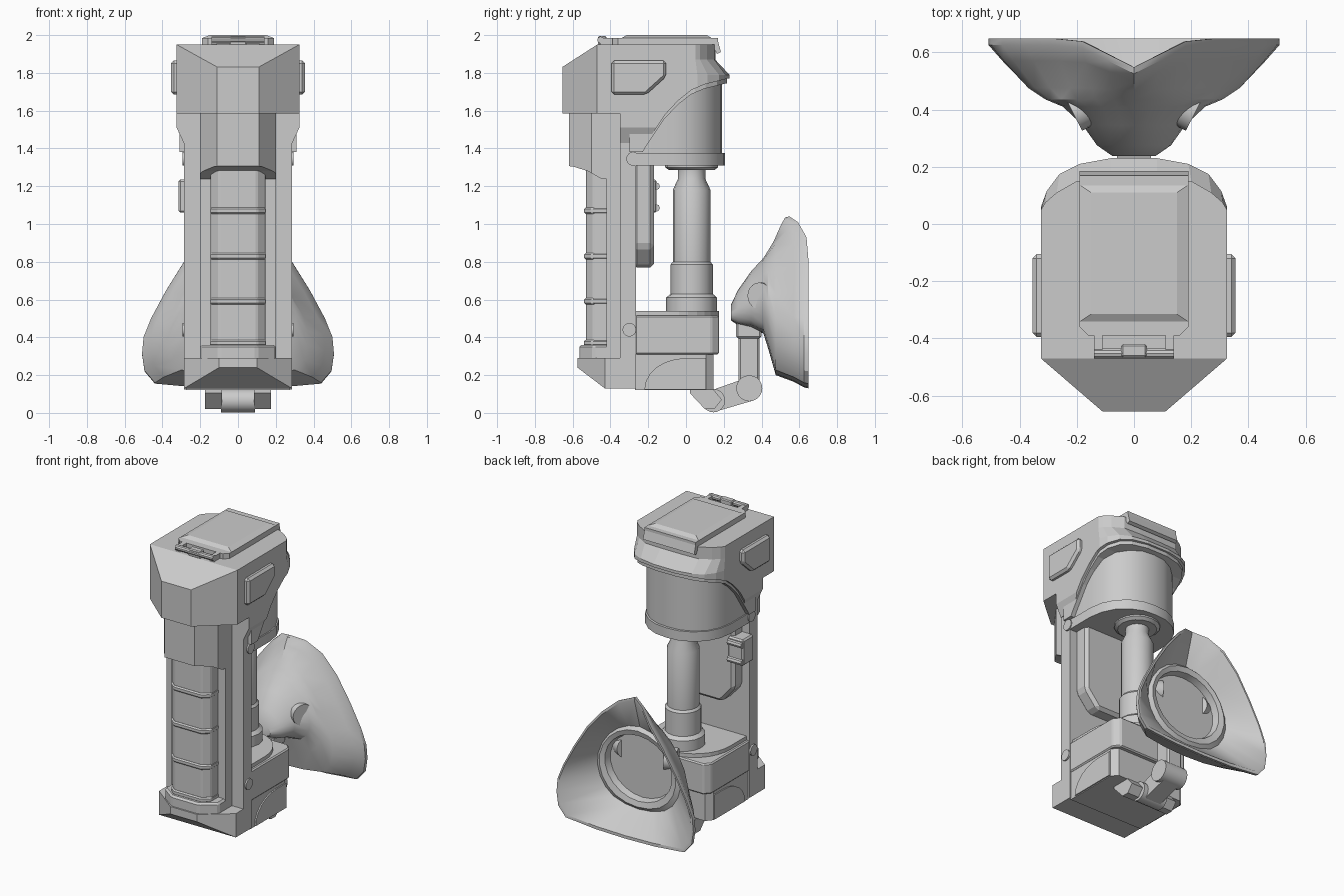
import bpy, bmesh
from math import pi, cos, sin
from mathutils import Vector

if "Cube" in bpy.data.objects:
    bpy.data.objects.remove(bpy.data.objects["Cube"])

GREY = (0.6, 0.6, 0.6, 1)
mat = bpy.data.materials.new("plain grey")
mat.use_nodes = True
mat.diffuse_color = GREY
bsdf = next(n for n in mat.node_tree.nodes if n.type == "BSDF_PRINCIPLED")
bsdf.inputs["Base Color"].default_value = GREY


def finish(name, bm, bevel=0, smooth=False):
    bmesh.ops.recalc_face_normals(bm, faces=bm.faces)
    me = bpy.data.meshes.new(name)
    bm.to_mesh(me)
    bm.free()
    me.materials.append(mat)
    ob = bpy.data.objects.new(name, me)
    bpy.context.collection.objects.link(ob)
    if bevel:
        m = ob.modifiers.new("edge bevel", "BEVEL")
        m.width, m.segments, m.limit_method = bevel, 1, "ANGLE"
    if smooth:
        bpy.ops.object.select_all(action="DESELECT")
        ob.select_set(True)
        bpy.context.view_layer.objects.active = ob
        bpy.ops.object.shade_smooth_by_angle(angle=0.55)
    return ob


def loft(name, rings, bevel=0, smooth=False):
    """Skin a stack of equal rings and cap both ends."""
    bm = bmesh.new()
    rings = [[bm.verts.new(p) for p in ring] for ring in rings]
    for a, b in zip(rings, rings[1:]):
        for i in range(len(a)):
            j = (i + 1) % len(a)
            bm.faces.new((a[i], a[j], b[j], b[i]))
    bm.faces.new(rings[0])
    bm.faces.new(rings[-1])
    return finish(name, bm, bevel, smooth)


def place(axis, u, v, w):
    return {"x": (w, u, v), "y": (u, w, v), "z": (u, v, w)}[axis]


def prism(name, pts, axis, a, b, bevel=0, smooth=False):
    """Extrude a flat outline along an axis from a to b."""
    return loft(name, [[place(axis, u, v, w) for u, v in pts] for w in (a, b)], bevel, smooth)


def box(name, x0, x1, y0, y1, z0, z1, bevel=0):
    return prism(name, [(x0, y0), (x1, y0), (x1, y1), (x0, y1)], "z", z0, z1, bevel)


def both(half):
    """Mirror a half outline across the middle."""
    return half + [(-u, v) for u, v in reversed(half) if u != 0]


def intersect(ob, *tools):
    """Keep only what lies inside every tool shape."""
    for tool in tools:
        m = ob.modifiers.new("trim", "BOOLEAN")
        m.operation, m.solver, m.object = "INTERSECT", "EXACT", tool
        with bpy.context.temp_override(object=ob, active_object=ob):
            bpy.ops.object.modifier_apply(modifier=m.name)
        bpy.data.objects.remove(tool)


def rod(name, p, q, r, sides=20):
    p, q = Vector(p), Vector(q)
    bm = bmesh.new()
    bmesh.ops.create_cone(bm, cap_ends=True, segments=sides, radius1=r, radius2=r, depth=(q - p).length)
    bm.transform((q - p).to_track_quat("Z", "Y").to_matrix().to_4x4())
    bmesh.ops.translate(bm, verts=bm.verts, vec=(p + q) / 2)
    return finish(name, bm, smooth=True)


# Head: lofted plan with a sloped rear brow, trimmed by side and front outlines
arch = [(0.3, 1.775), (0.22, 1.77), (0.1, 1.74), (0.03, 1.71), (-0.04, 1.655), (-0.11, 1.58), (-0.17, 1.49), (-0.21, 1.43)]
nose = [(0.11, -0.655), (0.325, -0.47)]
brim = both(nose + [(0.325, 0.06), (0.305, 0.115), (0.26, 0.175), (0.19, 0.21), (0.08, 0.23)])
brow = both(nose + [(0.325, 0.05), (0.31, 0.075), (0.27, 0.11), (0.2, 0.15), (0.08, 0.155)])
levels = ((brim, 1.4), (brim, 1.79), (brow, 1.87), (brow, 1.95))
head = loft("head", [[(x, y, z) for x, y in plan] for plan, z in levels])
side = [(-0.7, 1.585), (-0.7, 1.802), (-0.47, 1.95), (-0.47, 2.0), (0.3, 2.0)] + arch
intersect(head,
          prism("side_tool", side + [(-0.35, 1.43), (-0.35, 1.585)], "x", -0.5, 0.5),
          prism("front_tool", both([(0.283, 1.42), (0.325, 1.51), (0.4, 1.6), (0.4, 2.1)]), "y", -0.8, 0.4))
trim = prism("arch_trim", [(x * 0.95, y - 0.012) for x, y in brim], "z", 1.375, 1.785)
low = [(y - 0.005, z - 0.025) for y, z in arch]
intersect(trim, prism("trim_tool", [(-0.3, 1.8), (0.29, 1.8)] + low + [(-0.23, 1.38), (-0.3, 1.38)], "x", -0.5, 0.5))

# Rear round housing and its lower rim
housing = [(0.28, -0.27), (0.28, -0.07), (0.265, 0.02), (0.225, 0.095), (0.16, 0.15), (0.085, 0.182), (0, 0.19)]
prism("lens_housing", both(housing), "z", 1.33, 1.78, smooth=True)
prism("housing_rim", both([(x * 1.03, y * 1.09 if y > 0 else y) for x, y in housing]), "z", 1.31, 1.375, smooth=True)

# Top lid with raised panel, rear flap and hinge
prism("lid", both([(0.16, -0.39), (0.19, -0.36), (0.19, 0.17)]), "z", 1.945, 1.985)
prism("lid_flap", [(0.13, 1.985), (0.165, 1.985), (0.185, 1.91), (0.165, 1.9), (0.14, 1.94)], "x", -0.19, 0.19)
loft("lid_panel", [[(x, y, z) for x, y in both([(w, -0.345 + e), (w, 0.14 - e)])]
                   for w, e, z in ((0.19, 0, 1.975), (0.188, 0.005, 1.985), (0.15, 0.03, 2.0))])
rod("lid_hinge_pin", (-0.14, -0.452, 1.974), (0.14, -0.452, 1.974), 0.018, 10)
box("lid_hinge_tab", -0.045, 0.045, -0.465, -0.42, 1.945, 1.995, 0.006)
for s in (-1, 1):
    box("lid_hinge_arm", s * 0.125 - 0.015, s * 0.125 + 0.015, -0.455, -0.38, 1.945, 1.985)

# Side pads and pivot knobs
pad = [(-0.395, 1.865), (-0.105, 1.865), (-0.105, 1.78), (-0.21, 1.685), (-0.395, 1.685)]
for s in (-1, 1):
    prism("side_pad", pad, "x", s * 0.3, s * 0.355, 0.015)
    for z, y in ((1.345, -0.28), (0.44, -0.3)):
        rod("pivot_knob", (s * 0.25, y, z), (s * 0.295, y, z), 0.036, 16)

# Spine with stepped flanges, upper front block and ribbed grip
prism("spine", both([(0.2, -0.42), (0.2, -0.35), (0.285, -0.35), (0.285, -0.265)]), "z", 0.13, 1.6)
block = prism("upper_front_block", both([(0.11, -0.62), (0.2, -0.5), (0.2, -0.36)]), "z", 1.2, 1.6)
intersect(block, prism("block_tool", [(-0.7, 1.31), (-0.6, 1.305), (-0.52, 1.28), (-0.45, 1.24), (-0.3, 1.23),
                                      (-0.3, 1.7), (-0.7, 1.7)], "x", -0.4, 0.4))
grip = [(0.1, -0.53), (0.145, -0.49), (0.145, -0.4)]
prism("grip", both(grip), "z", 0.34, 1.29, 0.008)
for z in (1.07, 0.83, 0.59, 0.37):
    prism("grip_rib", both([(x + 0.003, y - 0.009) for x, y in grip]), "z", z - 0.017, z + 0.017, 0.008)

# Foot with sloped underside
foot = prism("foot", both([(0.1, -0.575), (0.285, -0.43), (0.285, -0.265)]), "z", 0.125, 0.29)
intersect(foot, prism("foot_tool", [(-0.65, 0.297), (-0.43, 0.13), (0, 0.13), (0, 0.5), (-0.65, 0.5)], "x", -0.4, 0.4))
prism("foot_step", both([(0.1, -0.565), (0.2, -0.49), (0.2, -0.38)]), "z", 0.27, 0.36, 0.012)

# Rear plate and latch
prism("rear_plate", both([(0.14, 0.77), (0.235, 0.88), (0.235, 1.43)]), "y", -0.28, -0.17, 0.02)
box("latch", -0.315, -0.2, -0.27, -0.155, 1.06, 1.235, 0.01)
for z in (1.085, 1.2):
    rod("latch_bar", (-0.31, -0.158, z), (-0.205, -0.158, z), 0.02, 8)

# Rear base: two stacked blocks, arched side plates and a raised collar
base_plan = [(0.285, -0.27), (0.285, 0.135), (0.25, 0.175)]
prism("base_upper_block", both(base_plan), "z", 0.31, 0.515, 0.008)
prism("base_lower_block", both([(x * 0.97, y - 0.03 if y > 0 else y) for x, y in base_plan]), "z", 0.12, 0.32)
quarter = [(-0.22 * cos(a * pi / 12), 0.125 + 0.165 * sin(a * pi / 12)) for a in range(7)]
for s in (-1, 1):
    prism("base_side_plate", quarter + [(0.105, 0.29), (0.105, 0.125)], "x", s * 0.27, s * 0.285)
collar = [(0.265 * cos(a * pi / 16), -0.09 + 0.265 * sin(a * pi / 16)) for a in range(8)]
prism("base_collar", both([(0.265, -0.27)] + collar + [(0, 0.175)]), "z", 0.5, 0.54)

# Central column
column = [(0.135, 0.53), (0.135, 0.61), (0.112, 0.63), (0.112, 0.785), (0.1, 0.8), (0.1, 1.18),
          (0.072, 1.24), (0.072, 1.285), (0.12, 1.285), (0.14, 1.3), (0.14, 1.32)]
loft("column", [[(r * cos(i * pi / 8), 0.03 + r * sin(i * pi / 8), z) for i in range(16)] for r, z in column], smooth=True)

# Jointed arm
rod("arm_lower_hub", (-0.09, 0.145, 0.065), (0.09, 0.145, 0.065), 0.062)
for s in (-1, 1):
    prism("arm_mount_ear", [(0.02, 0.13), (0.02, 0.105), (0.1, 0.02), (0.15, 0.02), (0.19, 0.07), (0.14, 0.13)],
          "x", s * 0.085, s * 0.175)
prism("arm_link", [(0.13, 0.118), (0.16, 0.008), (0.355, 0.065), (0.32, 0.185)], "x", -0.06, 0.06)
rod("arm_upper_joint", (-0.085, 0.335, 0.13), (0.085, 0.335, 0.13), 0.069)
box("arm_post", -0.055, 0.055, 0.278, 0.388, 0.13, 0.42, 0.01)
box("arm_socket", -0.075, 0.075, 0.265, 0.4, 0.395, 0.48, 0.01)

# Mask cup: one outline lofted through shrinking rings, blended toward an oval inside
half = [(0, 1.04), (0.09, 1.01), (0.18, 0.93), (0.28, 0.81), (0.38, 0.65), (0.46, 0.5), (0.5, 0.4), (0.508, 0.31),
        (0.495, 0.22), (0.44, 0.155), (0.22, 0.135), (0, 0.13)]
dip = {0: -0.1, 1: -0.055, 2: -0.01}
outline = [(x, z, dip.get(i, 0)) for i, (x, z) in enumerate(half)]
outline += [(-x, z, d) for x, z, d in reversed(outline[1:-1])]


def mask_ring(width, low, high, y, bend, oval):
    ring = []
    for i, (x, z, d) in enumerate(outline):
        a = 2 * pi * i / len(outline)
        x += (0.5 * sin(a) - x) * oval
        t = (z - 0.13) / 0.91
        t += (0.5 + 0.5 * cos(a) - t) * oval
        ring.append((x * width, y + d * bend, low + t * (high - low)))
    return ring


shell = [(0.15, 0.49, 0.57, 0.237, 0, 0.5), (0.26, 0.465, 0.65, 0.275, 0, 0.5), (0.36, 0.45, 0.75, 0.345, 0, 0.5),
         (0.5, 0.42, 0.82, 0.41, 0, 0.5), (0.62, 0.34, 0.86, 0.435, 0, 0.4), (0.74, 0.2, 0.91, 0.475, 0.1, 0.2),
         (0.91, 0.165, 0.99, 0.57, 0.7, 0.05), (1, 0.135, 1.035, 0.625, 1, 0), (1, 0.13, 1.04, 0.648, 1, 0),
         (0.97, 0.15, 1.02, 0.648, 1, 0)]
opening = [(0.62, 0.27, 0.82, 0.5, 0.1, 0.8), (0.57, 0.29, 0.8, 0.515, 0, 0.9), (0.5, 0.325, 0.765, 0.505, 0, 1),
           (0.48, 0.335, 0.755, 0.46, 0, 1)]
loft("mask_cup", [mask_ring(*r) for r in shell + opening], smooth=True)

# Mask valves
for s in (-1, 1):
    rod("mask_valve", (s * 0.14, 0.425, 0.62), (s * 0.213, 0.388, 0.62), 0.07)
